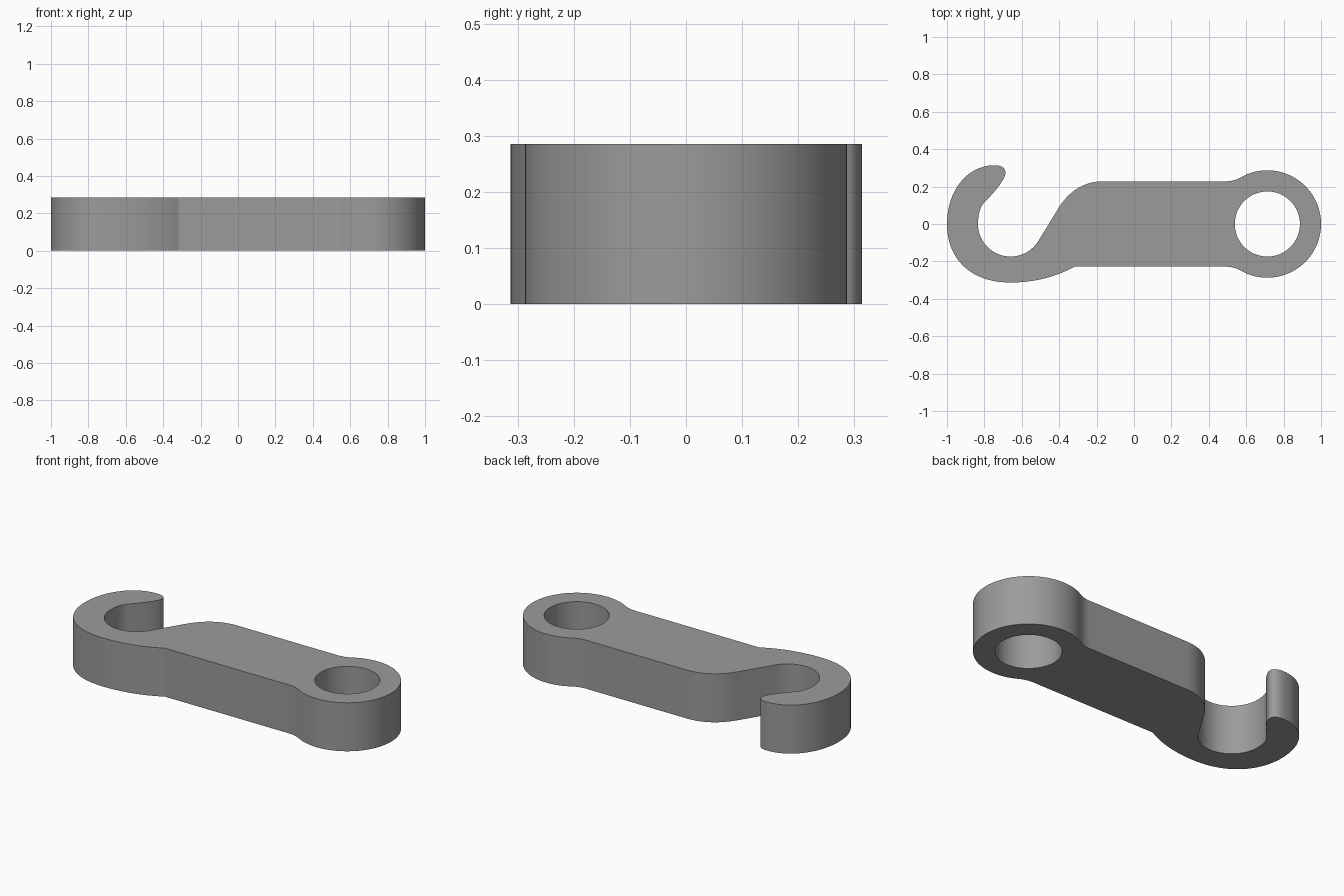
import bpy, bmesh, math
from mathutils import Vector
from mathutils.geometry import interpolate_bezier

if "Cube" in bpy.data.objects:
    bpy.data.objects.remove(bpy.data.objects["Cube"])

HEIGHT = 0.286
RING_X, RING_R, HOLE_R = 0.713, 0.287, 0.174
HOOK_X = -0.66
BAR_Y = 0.228


def arc(cx, cy, r, a0, a1, n):
    """Points along a circular arc, angles in degrees."""
    angles = [math.radians(a0 + (a1 - a0) * i / n) for i in range(n + 1)]
    return [Vector((cx + r * math.cos(a), cy + r * math.sin(a), 0)) for a in angles]


def bezier(p0, c0, c1, p1, n=16):
    return interpolate_bezier(*[Vector((*p, 0)) for p in (p0, c0, c1, p1)], n)


# Fillet between the bar and the ring
fx = 0.49
dx = RING_X - fx
fr = (dx**2 + BAR_Y**2 - RING_R**2) / (2 * (RING_R - BAR_Y))
fillet_angle = math.degrees(math.atan2(BAR_Y + fr, dx))

outline = []
# Lower fillet, ring rim, upper fillet
outline += arc(fx, -BAR_Y - fr, fr, 90, fillet_angle, 8)
outline += arc(RING_X, 0, RING_R, fillet_angle - 180, 180 - fillet_angle, 64)
outline += arc(fx, BAR_Y + fr, fr, -fillet_angle, -90, 8)
# Shoulder of the bar sloping into the hook throat
outline += bezier((-0.165, BAR_Y), (-0.26, BAR_Y), (-0.34, 0.183), (-0.398, 0.094))
# Round throat of the hook
outline += arc(HOOK_X, 0, HOLE_R, -33, -180, 36)
# Inner side of the claw, rounded tip, outer back and belly of the hook
outline += bezier((-0.834, 0), (-0.834, 0.045), (-0.825, 0.09), (-0.80, 0.115), 8)
outline += bezier((-0.80, 0.115), (-0.76, 0.155), (-0.687, 0.235), (-0.687, 0.275), 12)
outline += bezier((-0.687, 0.275), (-0.687, 0.30), (-0.71, 0.314), (-0.746, 0.314), 10)
outline += bezier((-0.746, 0.314), (-0.89, 0.314), (-1, 0.18), (-1, 0), 24)
outline += bezier((-1, 0), (-1, -0.19), (-0.87, -0.313), (-0.66, -0.313), 24)
outline += bezier((-0.66, -0.313), (-0.54, -0.313), (-0.42, -0.285), (-0.318, -BAR_Y))

hole = arc(RING_X, 0, HOLE_R, 0, 360, 64)

# Fill the profile around the hole and extrude it upward
bm = bmesh.new()
for loop in (outline, hole):
    pts = [p for i, p in enumerate(loop) if (p - loop[i - 1]).length > 1e-4]
    verts = [bm.verts.new(p) for p in pts]
    for i, v in enumerate(verts):
        bm.edges.new((verts[i - 1], v))
bmesh.ops.triangle_fill(bm, use_beauty=True, edges=bm.edges[:], normal=(0, 0, 1))
ext = bmesh.ops.extrude_face_region(bm, geom=bm.faces[:], use_keep_orig=True)
top = [g for g in ext["geom"] if isinstance(g, bmesh.types.BMVert)]
bmesh.ops.translate(bm, verts=top, vec=(0, 0, HEIGHT))
bmesh.ops.recalc_face_normals(bm, faces=bm.faces[:])

mesh = bpy.data.meshes.new("hook_link")
bm.to_mesh(mesh)
bm.free()
link = bpy.data.objects.new("hook_link", mesh)
bpy.context.collection.objects.link(link)

grey = bpy.data.materials.new("plain grey")
grey.diffuse_color = (0.33, 0.33, 0.33, 1)
grey.use_nodes = True
grey.node_tree.nodes["Principled BSDF"].inputs["Base Color"].default_value = grey.diffuse_color
mesh.materials.append(grey)

bpy.context.view_layer.objects.active = link
link.select_set(True)
bpy.ops.object.shade_smooth_by_angle(angle=math.radians(20))
